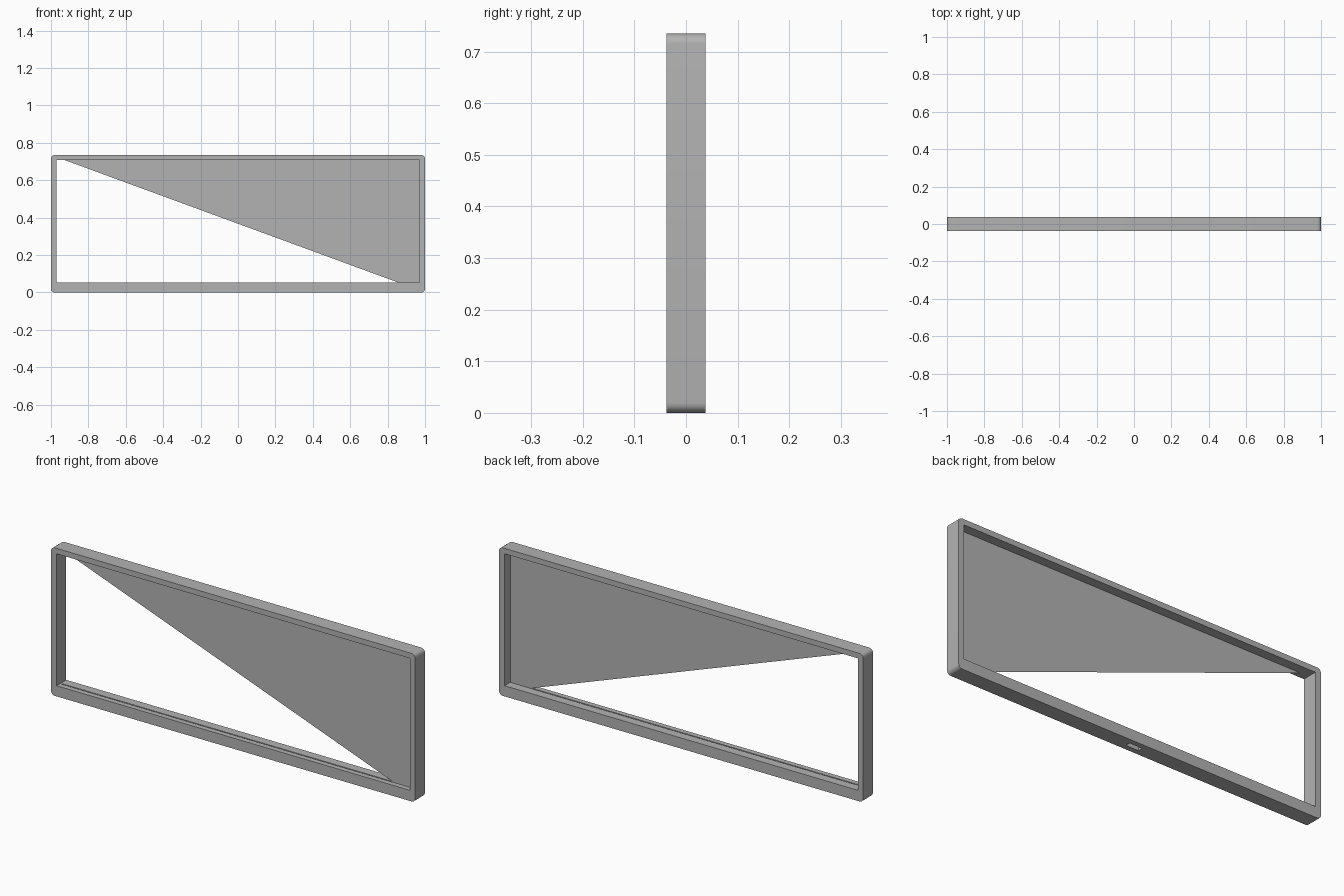
import bpy, bmesh, math
from mathutils import Vector

if "Cube" in bpy.data.objects:
    bpy.data.objects.remove(bpy.data.objects["Cube"])

W, H, D = 1.0, 0.735, 0.038          # half width, height, half depth
RADIUS = 0.02                        # outer corner rounding

grey = bpy.data.materials.new("plain grey")
grey.diffuse_color = (0.45, 0.45, 0.45, 1)
grey.use_nodes = True
grey.node_tree.nodes["Principled BSDF"].inputs["Base Color"].default_value = grey.diffuse_color


def new_object(name, bm):
    mesh = bpy.data.meshes.new(name)
    bm.to_mesh(mesh)
    bm.free()
    mesh.materials.append(grey)
    obj = bpy.data.objects.new(name, mesh)
    bpy.context.collection.objects.link(obj)
    return obj


def box(name, x0, x1, y0, y1, z0, z1):
    bm = bmesh.new()
    bmesh.ops.create_cube(bm, size=1)
    for v in bm.verts:
        v.co = Vector(((x0 + x1) / 2 + v.co.x * (x1 - x0),
                       (y0 + y1) / 2 + v.co.y * (y1 - y0),
                       (z0 + z1) / 2 + v.co.z * (z1 - z0)))
    return new_object(name, bm)


def cut(target, cutter):
    mod = target.modifiers.new(cutter.name, 'BOOLEAN')
    mod.operation = 'DIFFERENCE'
    mod.solver = 'EXACT'
    mod.object = cutter
    cutter.hide_render = True
    cutter.hide_set(True)


# Frame: slab with its four outer corners rounded
bm = bmesh.new()
outline = []
for sx, sz, start in ((1, 1, 0), (-1, 1, 90), (-1, 0, 180), (1, 0, 270)):
    cx, cz = sx * (W - RADIUS), H - RADIUS if sz else RADIUS
    for i in range(7):
        a = math.radians(start + 15 * i)
        outline.append(bm.verts.new((cx + RADIUS * math.cos(a), -D,
                                     cz + RADIUS * math.sin(a))))
front = bm.faces.new(outline)
back = bmesh.ops.extrude_face_region(bm, geom=[front])["geom"]
bmesh.ops.translate(bm, vec=(0, 2 * D, 0),
                    verts=[g for g in back if isinstance(g, bmesh.types.BMVert)])
bmesh.ops.recalc_face_normals(bm, faces=bm.faces)
frame = new_object("frame", bm)

# Opening, thin sill groove and small slot under the bottom rail
cut(frame, box("opening_cutter", -0.97, 0.97, -0.1, 0.1, 0.053, 0.708))
cut(frame, box("groove_cutter", -0.96, 0.96, -0.012, -0.006, 0.047, 0.06))
cut(frame, box("slot_cutter", -0.035, 0.035, -0.012, 0.012, -0.01, 0.02))

bpy.context.view_layer.objects.active = frame
frame.select_set(True)
bpy.ops.object.shade_smooth_by_angle(angle=math.radians(30))

# Triangular sheet filling the upper right half of the opening
bm = bmesh.new()
bm.faces.new([bm.verts.new(p) for p in ((-0.985, -0.008, 0.729),
                                        (0.985, -0.008, 0.006),
                                        (0.985, -0.008, 0.729))])
new_object("triangular_panel", bm)
